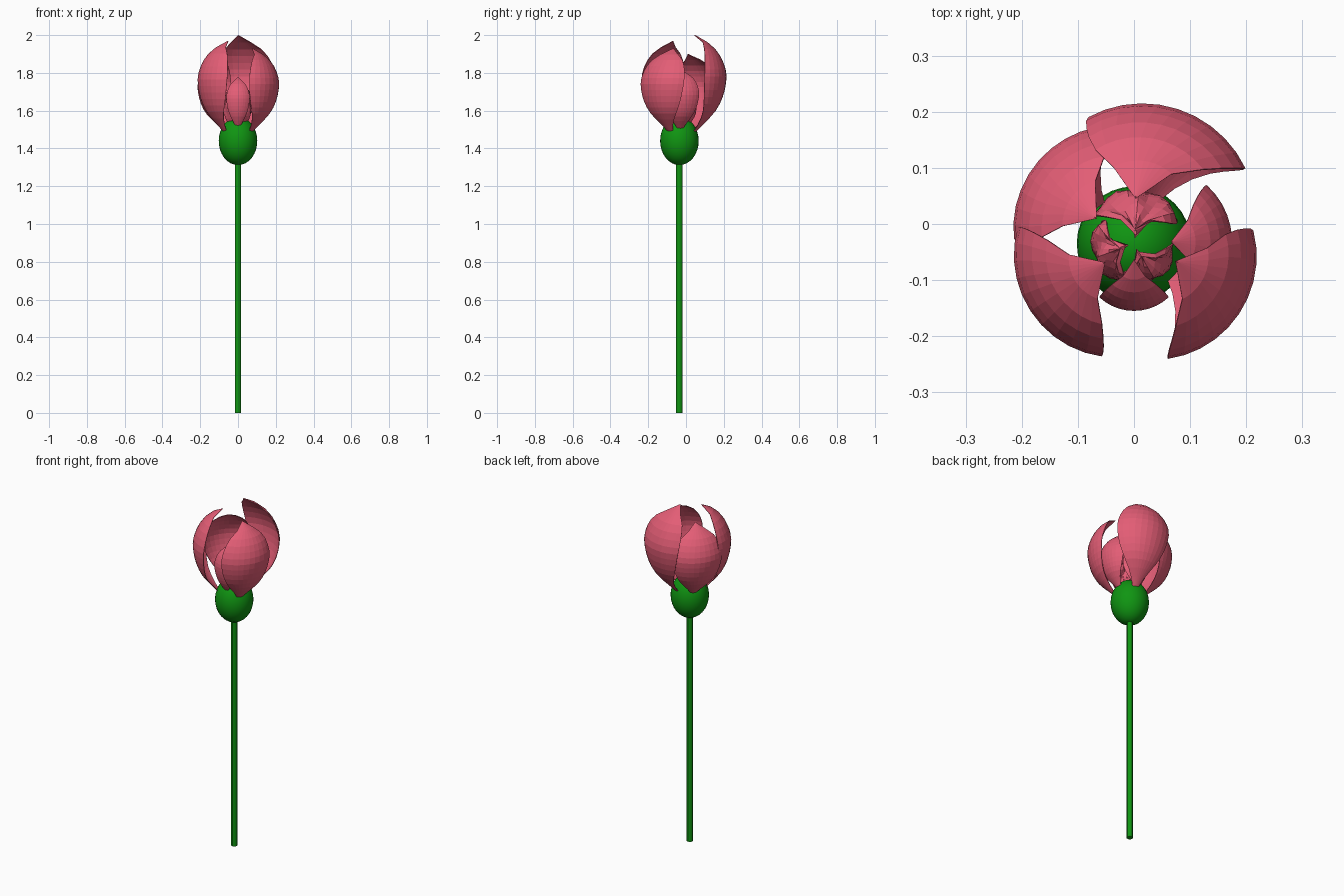
import bpy, bmesh, math
from mathutils import Vector

cube = bpy.data.objects.get("Cube")
if cube:
    bpy.data.objects.remove(cube)

AXIS_Y = -0.035


def material(name, rgb):
    m = bpy.data.materials.new(name)
    m.use_nodes = True
    m.diffuse_color = (*rgb, 1)
    m.node_tree.nodes["Principled BSDF"].inputs["Base Color"].default_value = (*rgb, 1)
    return m


pink = material("rose pink", (0.77, 0.11, 0.18))
green = material("leaf green", (0.005, 0.30, 0.006))


def curve(points, t):
    """Smooth curve through (t, value) points."""
    n = len(points)
    i = 0
    while i < n - 2 and t > points[i + 1][0]:
        i += 1
    slope = lambda k: ((points[min(k + 1, n - 1)][1] - points[max(k - 1, 0)][1])
                       / (points[min(k + 1, n - 1)][0] - points[max(k - 1, 0)][0]))
    (t0, a), (t1, b) = points[i], points[i + 1]
    h = t1 - t0
    s = (t - t0) / h
    return ((2*s**3 - 3*s**2 + 1) * a + (s**3 - 2*s**2 + s) * h * slope(i)
            + (3*s**2 - 2*s**3) * b + (s**3 - s**2) * h * slope(i + 1))


# Angular width of a petal from its base to its tip
SPREAD = [(0, 0.3), (0.25, 0.8), (0.5, 1), (0.75, 1), (0.9, 0.75), (1, 0.0)]


def petal(name, azimuth, half, radius, base, tip, z0, z1, twist=0, wave=0):
    """Cupped petal wrapped round the stem axis."""
    profile = [(0, base), (0.25, base + (radius - base) * 0.72), (0.55, radius),
               (0.75, tip + (radius - tip) * 0.85), (0.9, tip + (radius - tip) * 0.5), (1, tip)]
    rows, cols = 14, 10
    bm = bmesh.new()
    grid = []
    for j in range(rows + 1):
        v = j / rows
        row = []
        for i in range(cols + 1):
            u = 2 * i / cols - 1
            ang = math.radians(azimuth + twist * v**4 + half * u * max(curve(SPREAD, v), 0.01))
            r = curve(profile, v) * (1 - 0.05 * u * u)
            r += wave * v * math.sin(7 * u + 9 * v)
            row.append(bm.verts.new((r * math.cos(ang), AXIS_Y + r * math.sin(ang),
                                     z0 + (z1 - z0) * v)))
        grid.append(row)
    for a, b in zip(grid, grid[1:]):
        for i in range(cols):
            bm.faces.new((a[i], a[i + 1], b[i + 1], b[i]))
    mesh = bpy.data.meshes.new(name)
    bm.to_mesh(mesh)
    bm.free()
    mesh.materials.append(pink)
    ob = bpy.data.objects.new(name, mesh)
    bpy.context.collection.objects.link(ob)
    thick = ob.modifiers.new("thickness", 'SOLIDIFY')
    thick.thickness = 0.003


# Stem
bpy.ops.mesh.primitive_cylinder_add(vertices=12, radius=0.017, depth=1.34,
                                    location=(0, AXIS_Y, 0.67))
stem = bpy.context.object
stem.name = "stem"
stem.data.materials.append(green)
bpy.ops.object.shade_smooth_by_angle()

# Green bulb under the flower
bpy.ops.mesh.primitive_uv_sphere_add(segments=32, ring_count=16, radius=1,
                                     location=(0, AXIS_Y, 1.44))
bulb = bpy.context.object
bulb.name = "bulb"
bulb.scale = (0.102, 0.102, 0.128)
bulb.data.materials.append(green)
bpy.ops.object.shade_smooth_by_angle()

# Large outer petals
petal("back_petal", 70, 37, 0.252, 0.095, 0.085, 1.49, 2.0, twist=18)
petal("back_right_petal", 138, 38, 0.225, 0.09, 0.085, 1.49, 1.9, twist=8)
petal("front_right_petal", 213, 40, 0.22, 0.09, 0.065, 1.49, 1.97)
petal("front_left_petal", -35, 39, 0.225, 0.09, 0.085, 1.49, 1.93, twist=12)

# Smaller petals between them
petal("front_petal", 270, 32, 0.12, 0.07, 0.03, 1.51, 1.78)
petal("left_petal", 3, 35, 0.175, 0.08, 0.07, 1.5, 1.82)

# Crumpled heart
for n, (az, r, top) in enumerate([(85, 0.095, 1.74), (200, 0.075, 1.7), (300, 0.075, 1.7)]):
    petal(f"heart_petal_{n + 1}", az, 58, r, 0.05, 0.02, 1.52, top, wave=0.008)
